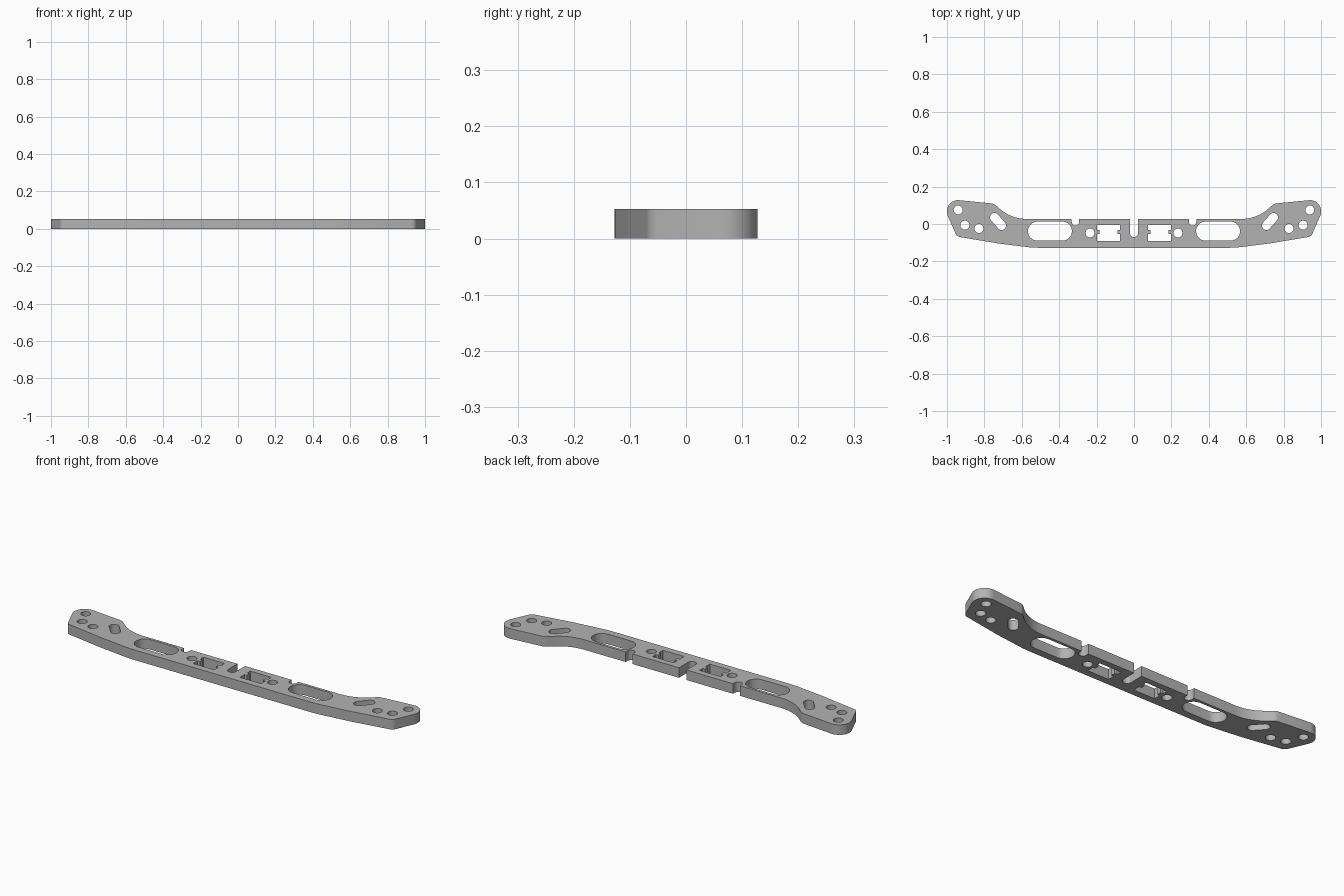
import bpy, bmesh
from math import cos, sin, pi, tan
from mathutils import Vector

cube = bpy.data.objects.get("Cube")
if cube:
    bpy.data.objects.remove(cube, do_unlink=True)

THICK = 0.053


def rounded(points, steps=10):
    """Closed outline from (x, y, radius) corners, with an arc at each radius."""
    out = []
    for i, (x, y, r) in enumerate(points):
        p = Vector((x, y))
        if r == 0:
            out.append(p)
            continue
        a = (Vector(points[i - 1][:2]) - p).normalized()
        b = (Vector(points[(i + 1) % len(points)][:2]) - p).normalized()
        half = a.angle(b) / 2
        centre = p + (a + b).normalized() * (r / sin(half))
        start = p + a * (r / tan(half)) - centre
        end = p + b * (r / tan(half)) - centre
        sweep = start.angle_signed(end)
        for k in range(steps + 1):
            t = -sweep * k / steps
            out.append(centre + Vector((start.x * cos(t) - start.y * sin(t),
                                        start.x * sin(t) + start.y * cos(t))))
    return out


def circle(x, y, r, n=32):
    return [Vector((x + r * cos(2 * pi * k / n), y + r * sin(2 * pi * k / n)))
            for k in range(n)]


def slot(a, b, r, n=16):
    """Round-ended slot between two centres."""
    a, b = Vector(a), Vector(b)
    d = (b - a).normalized() * r
    side = Vector((d.y, -d.x))
    arc = [(side * cos(pi * k / n) + d * sin(pi * k / n)) for k in range(n + 1)]
    return [b + v for v in arc] + [a - v for v in arc]


# Right half of the bar outline, from the lower edge round to the centre notch
half = [(0.54, -0.127, 0.5), (0.72, -0.105, 0.5), (0.947, -0.067, 0.03),
        (1.0375, 0.1374, 0.06), (0.75, 0.109, 0.04), (0.655, 0.027, 0.22),
        (0.333, 0.027, 0), (0.333, -0.008, 0.0199), (0.293, -0.008, 0.0199),
        (0.293, 0.027, 0), (0.022, 0.027, 0), (0.022, -0.07, 0.0219)]
loops = [rounded(half + [(-x, y, r) for x, y, r in reversed(half)])]

# Openings on one side
window = [(0.075, -0.091), (0.198, -0.091), (0.198, -0.054), (0.184, -0.054),
          (0.184, -0.032), (0.198, -0.032), (0.198, -0.005), (0.075, -0.005),
          (0.075, -0.032), (0.089, -0.032), (0.089, -0.054), (0.075, -0.054)]
openings = [circle(x, y, 0.024) for x, y in
            ((0.94, 0.075), (0.904, -0.006), (0.829, -0.024), (0.235, -0.048))]
openings += [slot((0.383, -0.038), (0.516, -0.038), 0.051),
             slot((0.708, -0.008), (0.746, 0.035), 0.024),
             [Vector(p) for p in window]]
for loop in openings:
    loops += [loop, [Vector((-p.x, p.y)) for p in reversed(loop)]]

# Filled flat curve gives the plate with its holes
curve = bpy.data.curves.new("mounting_bar_profile", 'CURVE')
curve.dimensions = '2D'
curve.fill_mode = 'BOTH'
curve.extrude = THICK / 2
for loop in loops:
    spline = curve.splines.new('POLY')
    spline.points.add(len(loop) - 1)
    for point, p in zip(spline.points, loop):
        point.co = (p.x, p.y, 0, 1)
    spline.use_cyclic_u = True

helper = bpy.data.objects.new("profile_helper", curve)
bpy.context.collection.objects.link(helper)
bpy.context.view_layer.update()
graph = bpy.context.evaluated_depsgraph_get()
mesh = bpy.data.meshes.new_from_object(helper.evaluated_get(graph))
bpy.data.objects.remove(helper, do_unlink=True)

# Join caps to walls and stand the bar on the ground
bm = bmesh.new()
bm.from_mesh(mesh)
bmesh.ops.remove_doubles(bm, verts=bm.verts, dist=0.00005)
bmesh.ops.recalc_face_normals(bm, faces=bm.faces)
bmesh.ops.translate(bm, verts=bm.verts, vec=(0, 0, THICK / 2))
bm.to_mesh(mesh)
bm.free()

bar = bpy.data.objects.new("mounting_bar", mesh)
bpy.context.collection.objects.link(bar)

grey = bpy.data.materials.new("plain_grey")
grey.use_nodes = True
colour = (0.45, 0.45, 0.45, 1)
grey.diffuse_color = colour
grey.node_tree.nodes["Principled BSDF"].inputs["Base Color"].default_value = colour
mesh.materials.clear()
mesh.materials.append(grey)

bpy.ops.object.select_all(action='DESELECT')
bar.select_set(True)
bpy.context.view_layer.objects.active = bar
bpy.ops.object.shade_smooth_by_angle(angle=pi / 6)
